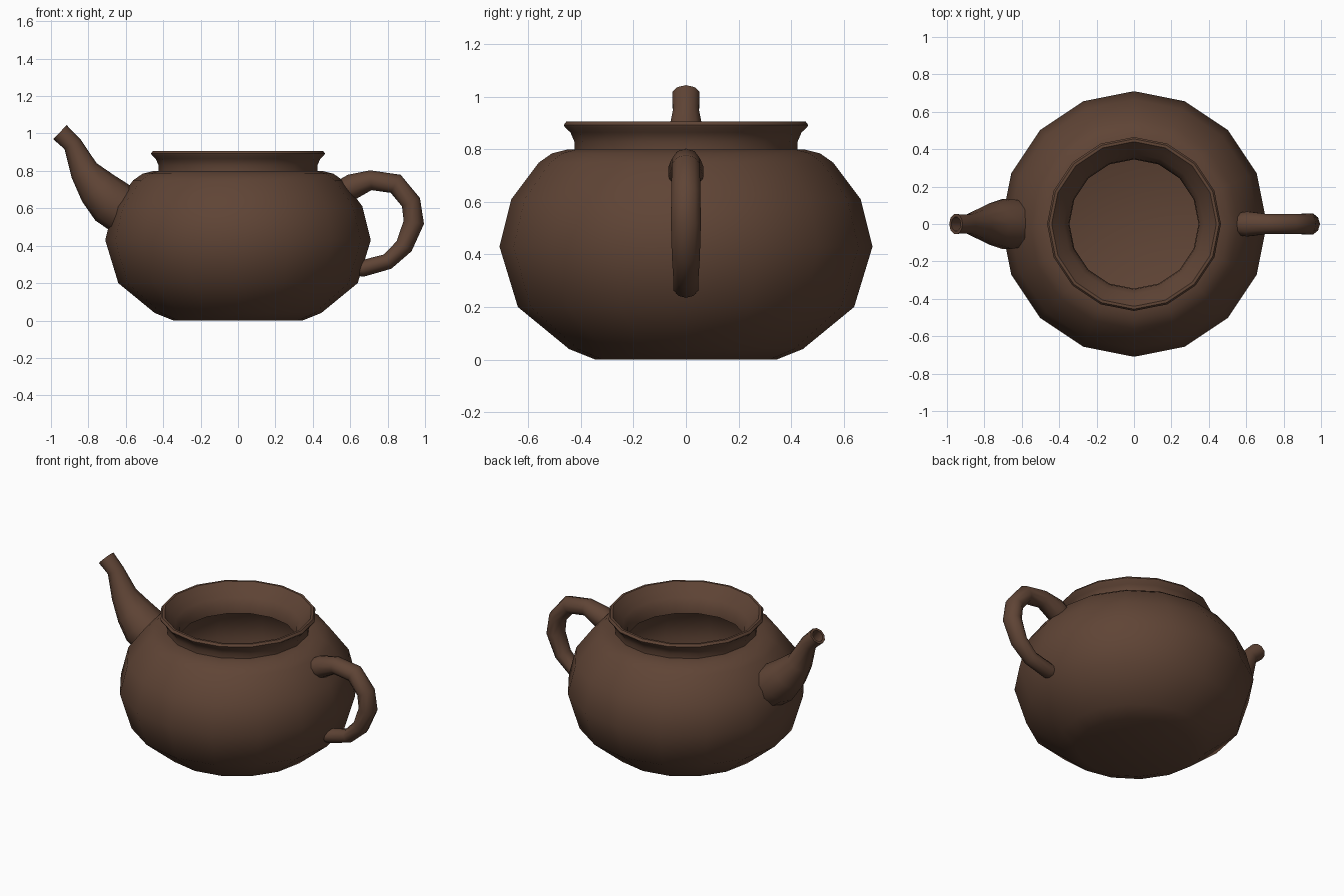
import bpy, bmesh, math
from mathutils import Vector

cube = bpy.data.objects.get("Cube")
if cube:
    bpy.data.objects.remove(cube, do_unlink=True)

clay = bpy.data.materials.new("brown_clay")
clay.use_nodes = True
COLOUR = (0.115, 0.058, 0.036, 1)
clay.diffuse_color = COLOUR
clay.node_tree.nodes["Principled BSDF"].inputs["Base Color"].default_value = COLOUR


def skin(name, rings, angle):
    """Bridge equal-sized rings of points, cap both ends and shade smooth."""
    bm = bmesh.new()
    loops = [[bm.verts.new(p) for p in ring] for ring in rings]
    n = len(loops[0])
    for a, b in zip(loops, loops[1:]):
        for i in range(n):
            j = (i + 1) % n
            bm.faces.new((a[i], a[j], b[j], b[i]))
    bm.faces.new(loops[0][::-1])
    bm.faces.new(loops[-1])
    bmesh.ops.recalc_face_normals(bm, faces=bm.faces)
    mesh = bpy.data.meshes.new(name)
    bm.to_mesh(mesh)
    bm.free()
    obj = bpy.data.objects.new(name, mesh)
    bpy.context.collection.objects.link(obj)
    mesh.materials.append(clay)
    bpy.ops.object.select_all(action="DESELECT")
    obj.select_set(True)
    bpy.context.view_layer.objects.active = obj
    bpy.ops.object.shade_smooth_by_angle(angle=math.radians(angle))
    return obj


def lathe(profile, sides=16):
    turn = [2 * math.pi * i / sides for i in range(sides)]
    return [[(r * math.cos(t), r * math.sin(t), z) for t in turn] for r, z in profile]


def tube(stations, sides):
    """Rings across a path in the xz plane; a station is x, z, radius, y radius."""
    rings = []
    for k, (x, z, r, ry) in enumerate(stations):
        a, b = stations[max(k - 1, 0)], stations[min(k + 1, len(stations) - 1)]
        along = Vector((b[0] - a[0], 0, b[1] - a[1])).normalized()
        across = Vector((along.z, 0, -along.x))
        turn = [2 * math.pi * i / sides for i in range(sides)]
        rings.append([Vector((x, 0, z)) + across * r * math.cos(t)
                      + Vector((0, ry * math.sin(t), 0)) for t in turn])
    return rings


# Hollow pot: outside from foot to rim, then down the throat and inside wall
outside = [(.345, 0), (.445, .04), (.64, .2), (.71, .43), (.665, .61),
           (.56, .75), (.51, .785), (.45, .8), (.425, .8)]
neck = [(.425, .83), (.44, .865), (.462, .885), (.465, .893), (.455, .907), (.44, .907)]
throat = [(.41, .87), (.375, .83), (.35, .79), (.345, .74)]
inside = [(.5, .74), (.64, .6), (.685, .43), (.62, .21), (.43, .06), (.345, .02)]
skin("pot_body", lathe(outside + neck + throat + inside), 50)

# Spout tapering up to an open mouth
spout = tube([(-.57, .56, .13, .12), (-.68, .635, .13, .14), (-.75, .708, .11, .115),
              (-.823, .803, .077, .08), (-.885, .943, .05, .052),
              (-.952, 1.007, .052, .055)], 10)
mouth = spout[-1]
centre = sum(mouth, Vector()) / len(mouth)
lip = [centre + (p - centre) * .7 for p in mouth]
well = [p + Vector((.05, 0, -.06)) for p in lip]
skin("spout", spout + [lip, well], 50)

# Looped handle
skin("handle", tube([(.56, .695, .06, .062), (.61, .715, .068, .07), (.71, .75, .053, .056),
                     (.843, .731, .055, .056), (.925, .632, .053, .058),
                     (.94, .525, .055, .06), (.888, .397, .048, .056),
                     (.80, .315, .043, .05), (.665, .278, .044, .05),
                     (.62, .28, .04, .045)], 10), 50)
